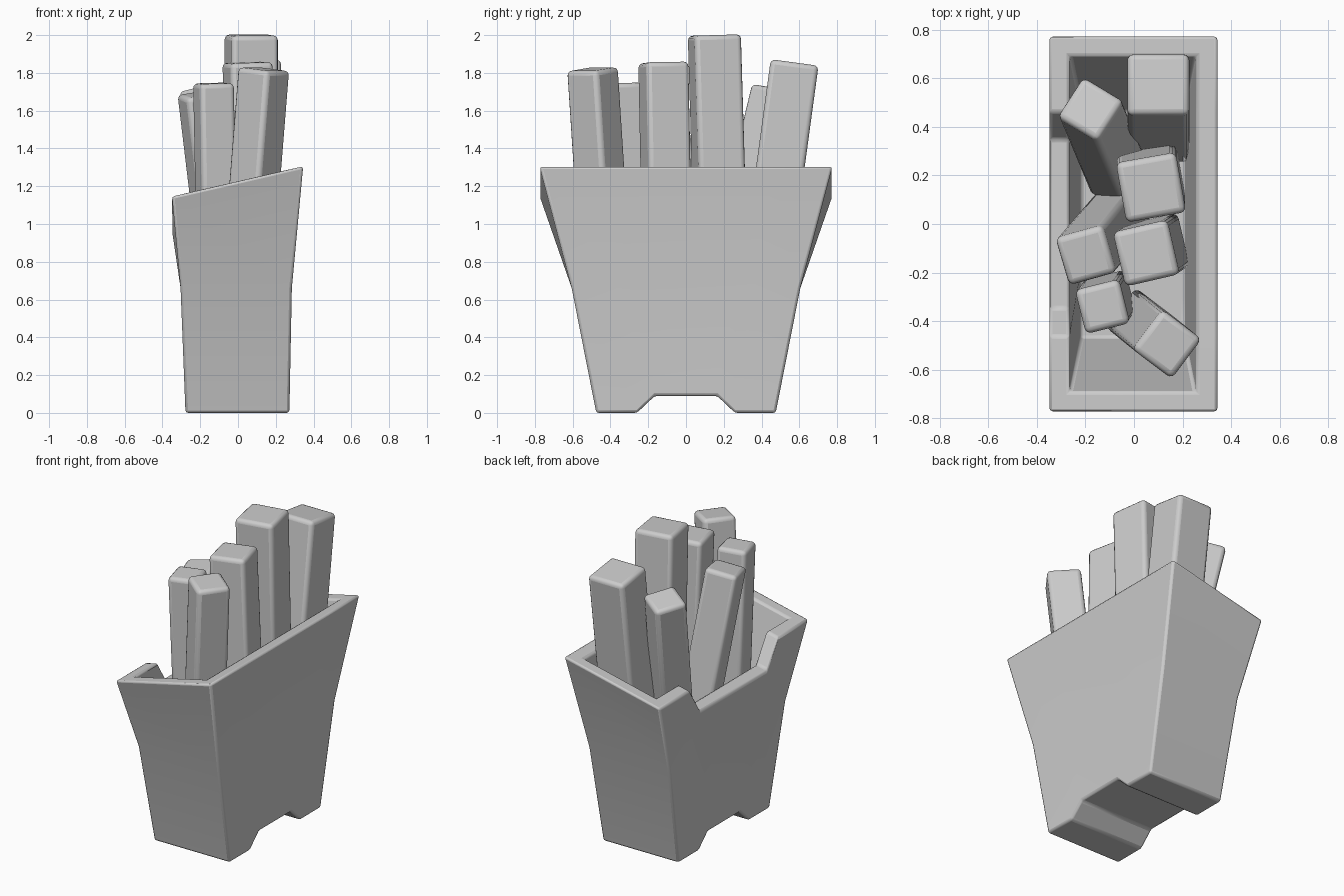
import bpy, bmesh
from math import radians
from mathutils import Vector, Quaternion

if "Cube" in bpy.data.objects:
    bpy.data.objects.remove(bpy.data.objects["Cube"])

grey = bpy.data.materials.new("plain_grey")
grey.use_nodes = True
grey.diffuse_color = (0.6, 0.6, 0.6, 1)
grey.node_tree.nodes["Principled BSDF"].inputs["Base Color"].default_value = (0.6, 0.6, 0.6, 1)


def finish(bm, name, bevel, segments):
    """Turn a bmesh into a smooth object with rounded edges."""
    bmesh.ops.recalc_face_normals(bm, faces=bm.faces)
    mesh = bpy.data.meshes.new(name)
    bm.to_mesh(mesh)
    bm.free()
    mesh.materials.append(grey)
    obj = bpy.data.objects.new(name, mesh)
    bpy.context.collection.objects.link(obj)
    mod = obj.modifiers.new("rounded_edges", "BEVEL")
    mod.width = bevel
    mod.segments = segments
    mod.limit_method = "ANGLE"
    mod.angle_limit = radians(25)
    bpy.ops.object.select_all(action="DESELECT")
    obj.select_set(True)
    bpy.context.view_layer.objects.active = obj
    bpy.ops.object.shade_smooth_by_angle(angle=radians(35))
    return obj


# Carton: each ring has six columns along y on the low side and six on the high side
def ring(bm, x_low, x_high, ys, z_low, z_high):
    cols = [-ys[0], -ys[1], -ys[2], ys[2], ys[1], ys[0]]
    low = [bm.verts.new((x_low, y, z)) for y, z in zip(cols, z_low + z_low[::-1])]
    high = [bm.verts.new((x_high, y, z)) for y, z in zip(cols, z_high + z_high[::-1])]
    return low + high[::-1]


bm = bmesh.new()
foot = [0, 0, 0.09]           # arch under the base
flat = [1, 1, 1]
dip = [1.145, 1.145, 0.97]    # scoop in the low wall
rings = [
    ring(bm, -0.278, 0.272, (0.475, 0.26, 0.165), foot, foot),
    ring(bm, -0.304, 0.285, (0.605, 0.36, 0.26), [0.66 * f for f in flat], [0.66 * f for f in flat]),
    ring(bm, -0.35, 0.345, (0.775, 0.46, 0.35), dip, [1.305 * f for f in flat]),
    ring(bm, -0.265, 0.255, (0.69, 0.46, 0.35), [z + 0.02 for z in dip], [1.285 * f for f in flat]),
    ring(bm, -0.22, 0.21, (0.47, 0.3, 0.2), [0.4 * f for f in flat], [0.4 * f for f in flat]),
]
count = len(rings[0])
for a, b in zip(rings, rings[1:]):
    for i in range(count):
        j = (i + 1) % count
        bm.faces.new((a[i], a[j], b[j], b[i]))
for cap in (rings[0], rings[-1]):
    for i in range(5):
        bm.faces.new((cap[i], cap[i + 1], cap[count - 2 - i], cap[count - 1 - i]))
finish(bm, "carton", 0.014, 2)


# Sticks: width, centre of the top end, lean per unit of height, twist in degrees
def stick(name, width, top, lean, twist):
    axis = Vector((*lean, 1))
    length = (top[2] - 0.42) * axis.length
    axis.normalize()
    bm = bmesh.new()
    bmesh.ops.create_cube(bm, size=1)
    bmesh.ops.scale(bm, vec=(width, width, length), verts=bm.verts)
    obj = finish(bm, name, 0.025, 3)
    obj.rotation_mode = "QUATERNION"
    obj.rotation_quaternion = (Vector((0, 0, 1)).rotation_difference(axis)
                               @ Quaternion((0, 0, 1), radians(twist)))
    obj.location = Vector(top) - axis * length / 2


stick("back_left_stick", 0.255, (0.10, 0.575, 1.855), (0, 0.136), 0)
stick("back_right_stick", 0.2, (-0.18, 0.475, 1.71), (-0.1, 0.24), -32)
stick("tallest_stick", 0.25, (0.07, 0.15, 2.0), (0, -0.03), 10)
stick("middle_left_stick", 0.23, (0.05, -0.12, 1.855), (-0.03, -0.02), 13)
stick("middle_right_stick", 0.205, (-0.2, -0.13, 1.69), (-0.12, -0.14), 16)
stick("front_right_stick", 0.187, (-0.13, -0.34, 1.745), (-0.02, -0.03), 14)
stick("front_left_stick", 0.205, (0.137, -0.495, 1.82), (0.08, -0.065), -37)
